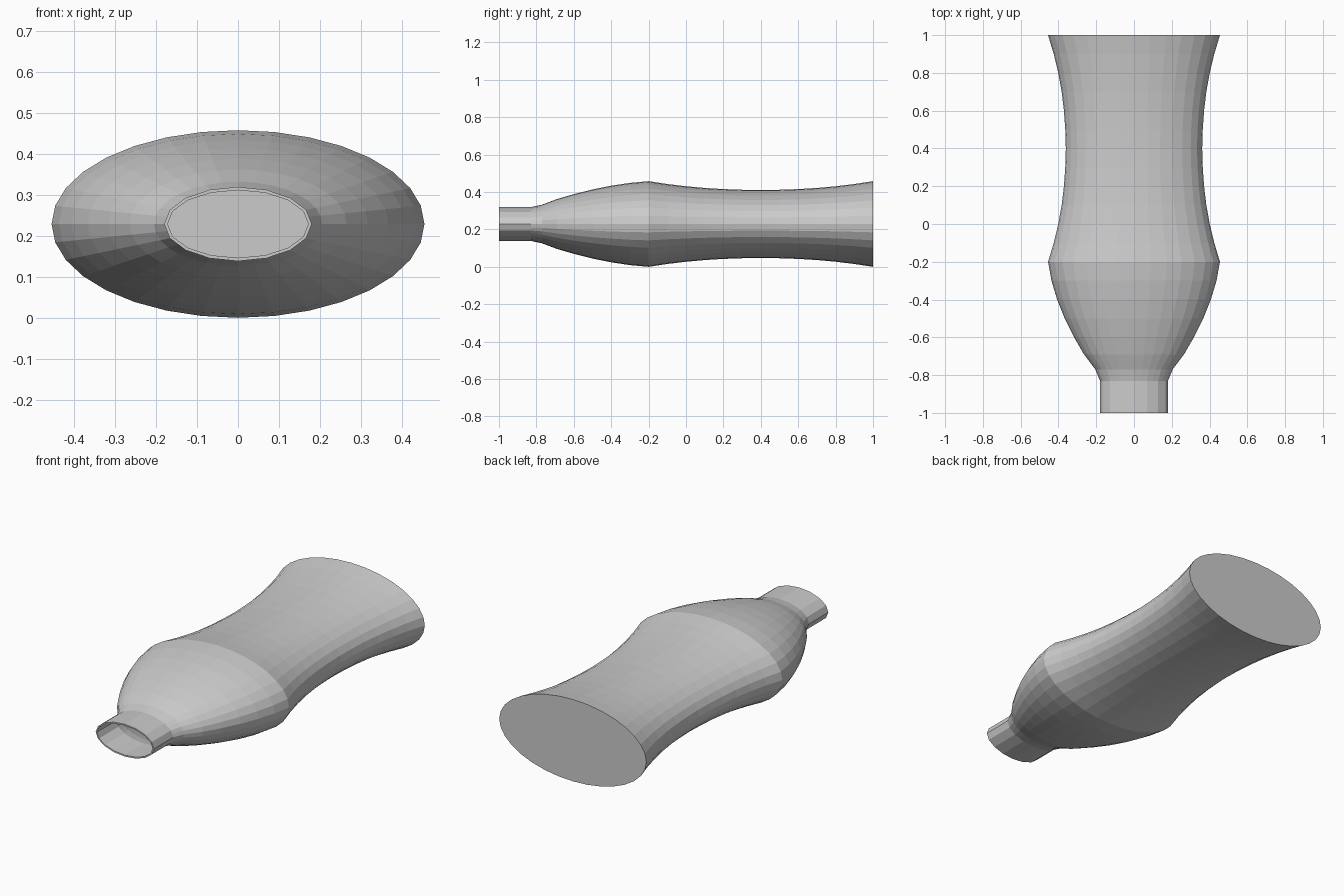
import bpy, bmesh
from math import cos, sin, pi

if "Cube" in bpy.data.objects:
    bpy.data.objects.remove(bpy.data.objects["Cube"])

SIDES = 32
CZ = 0.2285      # height of the axis
SQUASH = 0.503   # height to width of the oval section
WALL = 0.008

# outer profile: (position along y, half width)
PROFILE = [(-1, .18), (-.83, .18), (-.77, .205), (-.69, .265), (-.6, .317), (-.5, .367),
           (-.4, .407), (-.3, .437), (-.2, .455), (-.1, .425), (0, .401), (.1, .383),
           (.2, .371), (.3, .364), (.4, .361), (.5, .364), (.6, .371), (.7, .383),
           (.8, .401), (.9, .425), (1, .455)]


def add_ring(bm, y, rx, rz, coarse):
    pts = [(rx * cos(2 * pi * i / SIDES), rz * sin(2 * pi * i / SIDES)) for i in range(SIDES)]
    if coarse:  # the neck has half as many visible sides
        for i in range(1, SIDES, 2):
            a, b = pts[i - 1], pts[(i + 1) % SIDES]
            pts[i] = ((a[0] + b[0]) / 2, (a[1] + b[1]) / 2)
    return [bm.verts.new((x, y, CZ + z)) for x, z in pts]


bm = bmesh.new()

# outside from the base to the mouth, then inside back to the base
rings = [add_ring(bm, y, r, r * SQUASH, y < -.8) for y, r in reversed(PROFILE)]
for y, r in PROFILE:
    rings.append(add_ring(bm, min(y, 1 - WALL), r - WALL, r * SQUASH - WALL, y < -.8))

for a, b in zip(rings, rings[1:]):
    for i in range(SIDES):
        j = (i + 1) % SIDES
        bm.faces.new((a[i], a[j], b[j], b[i]))

# flat base and inner floor
bm.faces.new(rings[0])
bm.faces.new(rings[-1])
bmesh.ops.recalc_face_normals(bm, faces=bm.faces)

mesh = bpy.data.meshes.new("vase")
bm.to_mesh(mesh)
bm.free()
vase = bpy.data.objects.new("vase", mesh)
bpy.context.collection.objects.link(vase)
